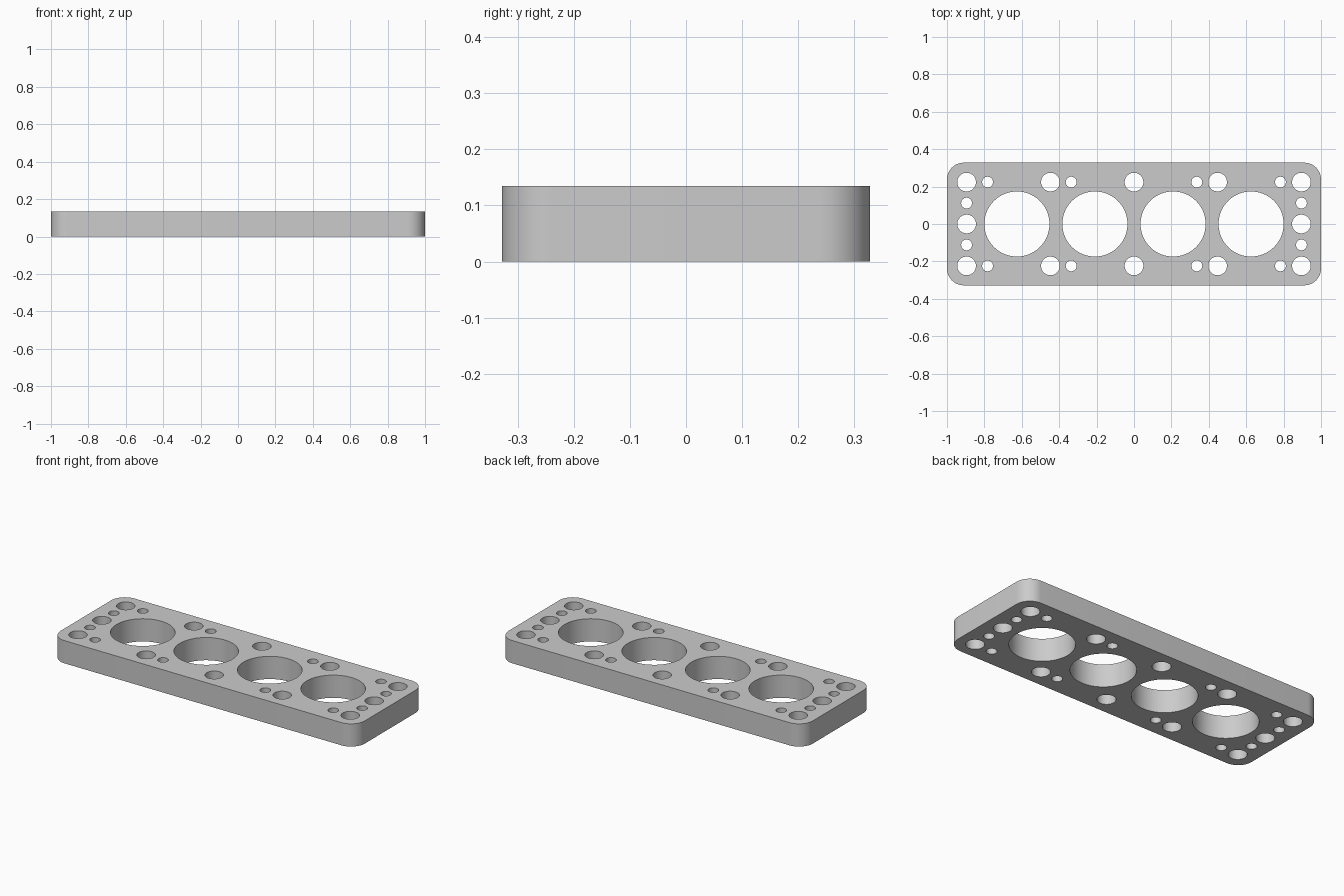
import bpy
import bmesh
from math import cos, sin, radians

HALF_X, HALF_Y, HEIGHT, CORNER = 1.0, 0.328, 0.135, 0.09

cube = bpy.data.objects.get("Cube")
if cube:
    bpy.data.objects.remove(cube, do_unlink=True)

metal = bpy.data.materials.new("Grey metal")
metal.use_nodes = True
grey = (0.6, 0.6, 0.6, 1)
metal.diffuse_color = grey
metal.node_tree.nodes["Principled BSDF"].inputs["Base Color"].default_value = grey


def add_prism(bm, outline, z0, z1):
    """Extrude a closed outline between two heights."""
    bottom = bm.faces.new([bm.verts.new((x, y, z0)) for x, y in outline])
    ext = bmesh.ops.extrude_face_region(bm, geom=[bottom])
    for item in ext["geom"]:
        if isinstance(item, bmesh.types.BMVert):
            item.co.z = z1


def arc(cx, cy, r, start, sweep, steps):
    angles = [radians(start + sweep * i / steps) for i in range(steps + 1)]
    return [(cx + r * cos(a), cy + r * sin(a)) for a in angles]


def make_object(name, bm):
    bmesh.ops.recalc_face_normals(bm, faces=bm.faces)
    mesh = bpy.data.meshes.new(name)
    bm.to_mesh(mesh)
    bm.free()
    mesh.materials.append(metal)
    obj = bpy.data.objects.new(name, mesh)
    bpy.context.collection.objects.link(obj)
    return obj


# Rounded rectangular plate
outline = []
for i, (sx, sy) in enumerate([(1, 1), (-1, 1), (-1, -1), (1, -1)]):
    outline += arc(sx * (HALF_X - CORNER), sy * (HALF_Y - CORNER), CORNER, 90 * i, 90, 12)
bm = bmesh.new()
add_prism(bm, outline, 0, HEIGHT)
plate = make_object("head_plate", bm)

# Hole positions in one quarter, mirrored to the others
bores = [(0.209, 0), (0.626, 0)]
bolts = [(0, 0.224), (0.447, 0.224), (0.895, 0.224), (0.895, 0)]
passages = [(0.336, 0.224), (0.783, 0.224), (0.895, 0.112)]

bm = bmesh.new()
for centres, radius, sides in ((bores, 0.174, 64), (bolts, 0.05, 40), (passages, 0.029, 32)):
    mirrored = {(sx * x, sy * y) for x, y in centres for sx in (1, -1) for sy in (1, -1)}
    for x, y in sorted(mirrored):
        add_prism(bm, arc(x, y, radius, 0, 360, sides)[:-1], -0.1, HEIGHT + 0.1)
cutter = make_object("hole_cutter", bm)
cutter.hide_render = True

# Cut every hole through the plate
cut = plate.modifiers.new("Holes", "BOOLEAN")
cut.operation = "DIFFERENCE"
cut.solver = "EXACT"
cut.object = cutter
for obj in bpy.context.selected_objects:
    obj.select_set(False)
plate.select_set(True)
bpy.context.view_layer.objects.active = plate
bpy.ops.object.modifier_apply(modifier=cut.name)
bpy.data.objects.remove(cutter, do_unlink=True)
bpy.ops.object.shade_smooth_by_angle(angle=radians(30))
